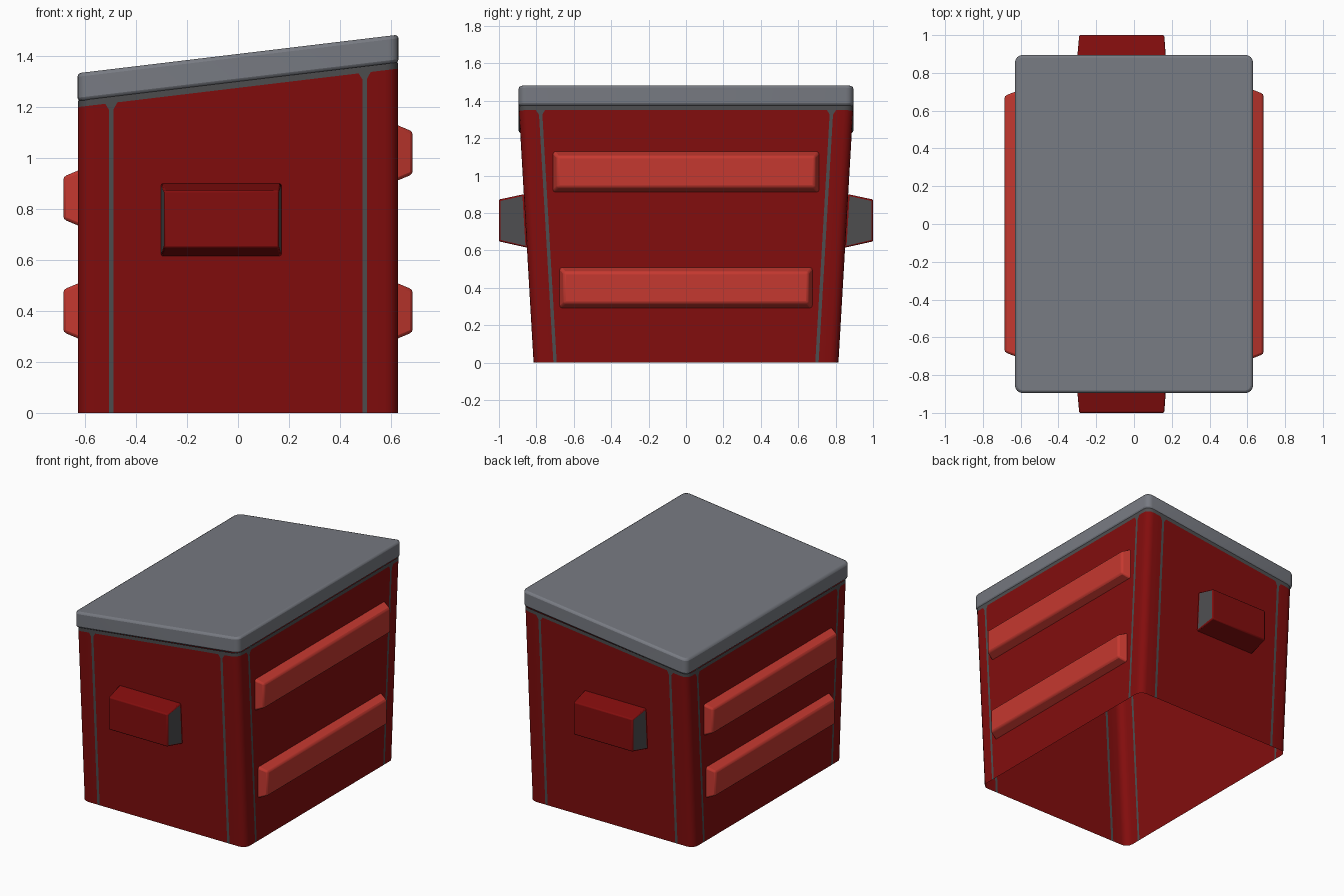
import bpy, bmesh, math

if "Cube" in bpy.data.objects:
    bpy.data.objects.remove(bpy.data.objects["Cube"])

def material(name, rgb):
    m = bpy.data.materials.new(name)
    m.diffuse_color = (*rgb, 1)
    m.use_nodes = True
    m.node_tree.nodes["Principled BSDF"].inputs["Base Color"].default_value = m.diffuse_color
    return m

RED = material("dark red", (0.225, 0.004, 0.004))
RIB = material("light red", (0.56, 0.040, 0.029))
LID = material("lid grey", (0.185, 0.195, 0.222))
DARK = material("dark grey", (0.076, 0.076, 0.080))

HX, HY, LEAN, SLOPE = 0.627, 0.815, 0.058, 0.12

def loft(name, rings, mats, cap_first=False, cap_last=False, rule=None, inset_ends=0, bevel=0):
    """Skin a list of equal-length rings into one object."""
    bm = bmesh.new()
    vs = [[bm.verts.new(p) for p in r] for r in rings]
    n = len(rings[0])
    for k in range(len(vs) - 1):
        for i in range(n):
            j = (i + 1) % n
            f = bm.faces.new((vs[k][i], vs[k][j], vs[k + 1][j], vs[k + 1][i]))
            if rule:
                f.material_index = rule(k, i)
    if cap_first:
        bm.faces.new(vs[0][::-1])
    if cap_last:
        bm.faces.new(vs[-1])
    bmesh.ops.recalc_face_normals(bm, faces=bm.faces)
    # flip open shells whose outer cap or walls ended up facing inward
    c = sum((v.co for v in bm.verts), bm.verts[:][0].co * 0) / len(bm.verts)
    if sum((f.calc_center_median() - c).dot(f.normal) * f.calc_area() for f in bm.faces) < 0:
        bmesh.ops.reverse_faces(bm, faces=bm.faces)
    if inset_ends:
        bm.normal_update()
        ends = [f for f in bm.faces if abs(f.normal.x) > 0.8]
        bmesh.ops.inset_individual(bm, faces=ends, thickness=inset_ends)
        for f in ends:
            f.material_index = 1
    me = bpy.data.meshes.new(name)
    bm.to_mesh(me)
    bm.free()
    for m in mats:
        me.materials.append(m)
    ob = bpy.data.objects.new(name, me)
    bpy.context.collection.objects.link(ob)
    if bevel:
        b = ob.modifiers.new("bevel", 'BEVEL')
        b.width, b.segments, b.limit_method = bevel, 2, 'ANGLE'
        b.angle_limit = math.radians(30)
    bpy.ops.object.select_all(action='DESELECT')
    bpy.context.view_layer.objects.active = ob
    ob.select_set(True)
    bpy.ops.object.shade_smooth_by_angle(angle=math.radians(30))
    return ob

def outline(hx, hy, r, strip=None):
    """Rounded rectangle; strip half-width adds points for the seam strips."""
    q = [(hx - r + r * math.cos(a), hy - r + r * math.sin(a))
         for a in (math.pi / 8 * i for i in range(5))]
    if strip:
        sx, sy = 0.497, 0.70
        q = [(hx, sy - strip), (hx, sy + strip)] + q + [(sx + strip, hy), (sx - strip, hy)]
    pts = []
    for mx, my in ((1, 1), (-1, 1), (-1, -1), (1, -1)):
        c = [(x * mx, y * my) for x, y in q]
        pts += c if mx == my else c[::-1]
    return pts

def body_ring(z0, slope, strip):
    ring = []
    for x, y in outline(HX, HY, 0.05, strip):
        z = z0 + slope * x
        ring.append((x, y + math.copysign(LEAN * z, y), z))
    return ring

# Body: open-bottomed shell with seam strips flaring into a band below the lid
body_rings = [body_ring(0, 0, 0.009), body_ring(1.25, SLOPE, 0.009),
              body_ring(1.275, SLOPE, 0.024), body_ring(1.30, SLOPE, 0.024)]
loft("bin_body", body_rings, [RED, DARK],
     rule=lambda k, i: 1 if k == 2 or i % 9 in (0, 7) else 0)

# Lid: sloping slab with softened edges
lid = outline(0.63, 0.895, 0.04)
loft("lid", [[(x, y, z + SLOPE * x) for x, y in lid] for z in (1.298, 1.408)],
     [LID], True, True, bevel=0.014)

# Fork pockets on front and back, with dark open ends
for s, side in ((-1, "front"), (1, "back")):
    base = [(x, s * (HY + LEAN * z), z) for x, z in
            ((-0.302, 0.615), (0.17, 0.615), (0.17, 0.90), (-0.302, 0.90))]
    outer = [(x, s * 1.0, z) for x, z in
             ((-0.29, 0.648), (0.16, 0.648), (0.16, 0.872), (-0.29, 0.872))]
    loft(side + "_fork_pocket", [base, outer], [RED, DARK],
         cap_last=True, inset_ends=0.012, bevel=0.008)

# Raised ribs on the two sides
for s, z, name in ((1, 0.40, "right_lower_rib"), (1, 1.02, "right_upper_rib"),
                   (-1, 0.40, "left_lower_rib"), (-1, 0.843, "left_upper_rib")):
    h = 0.652 + LEAN * z
    rings = [[(s * x, a * (h - d), z + b * (0.108 - d * 1.1))
              for a, b in ((-1, -1), (1, -1), (1, 1), (-1, 1))]
             for x, d in ((HX, 0), (0.685, 0.022))]
    loft(name, rings, [RIB], cap_last=True, bevel=0.012)
